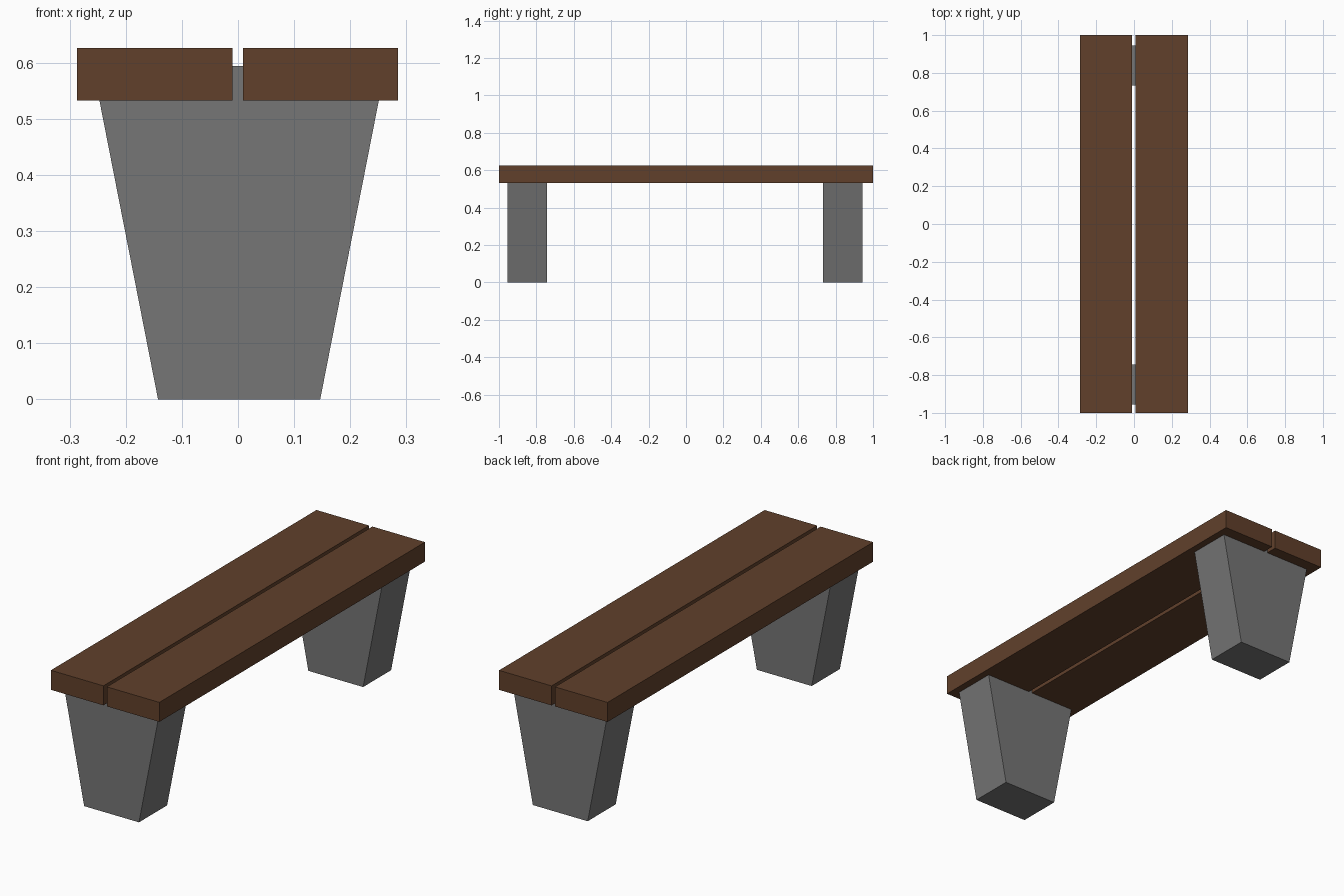
import bpy

if "Cube" in bpy.data.objects:
    bpy.data.objects.remove(bpy.data.objects["Cube"])

def material(name, color):
    m = bpy.data.materials.new(name)
    m.diffuse_color = (*color, 1.0)
    m.use_nodes = True
    m.node_tree.nodes["Principled BSDF"].inputs["Base Color"].default_value = m.diffuse_color
    return m

wood = material("brown wood", (0.119, 0.051, 0.024))
concrete = material("grey concrete", (0.181, 0.181, 0.181))

def tapered_block(name, mat, x, y, z, bottom_half, top_half):
    """Box between the y and z limits, with its own half width at bottom and top."""
    outline = [(x - bottom_half, z[0]), (x + bottom_half, z[0]),
               (x + top_half, z[1]), (x - top_half, z[1])]
    verts = [(px, py, pz) for py in y for px, pz in outline]
    faces = [(0, 1, 2, 3), (7, 6, 5, 4)]
    faces += [(i, i + 4, (i + 1) % 4 + 4, (i + 1) % 4) for i in range(4)]
    mesh = bpy.data.meshes.new(name)
    mesh.from_pydata(verts, [], faces)
    mesh.materials.append(mat)
    obj = bpy.data.objects.new(name, mesh)
    bpy.context.collection.objects.link(obj)
    return obj

# Two seat planks with a narrow gap
for name, x in (("left_plank", -0.148), ("right_plank", 0.147)):
    tapered_block(name, wood, x, (-1.0, 1.0), (0.533, 0.626), 0.1385, 0.1385)

# Tapered legs, let into the planks and visible through the gap
for name, y in (("front_leg", (-0.955, -0.743)), ("back_leg", (0.733, 0.944))):
    tapered_block(name, concrete, 0.002, y, (0.0, 0.594), 0.1445, 0.261)
